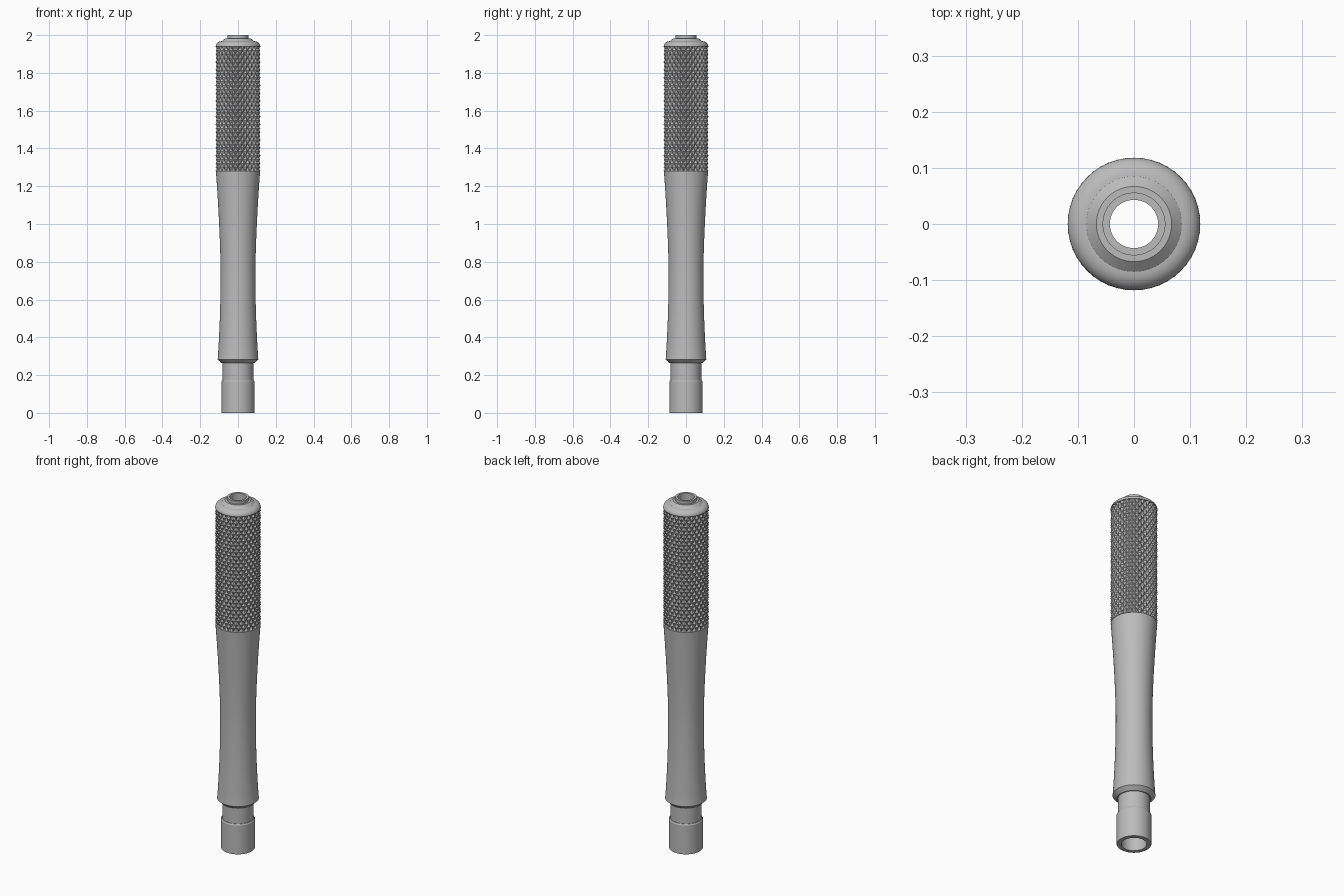
import bpy, bmesh, math
from mathutils import Vector

cube = bpy.data.objects.get("Cube")
if cube:
    bpy.data.objects.remove(cube, do_unlink=True)

metal = bpy.data.materials.new("satin grey metal")
metal.use_nodes = True
GREY = (0.5, 0.5, 0.5, 1)
metal.diffuse_color = GREY
metal.node_tree.nodes["Principled BSDF"].inputs["Base Color"].default_value = GREY


def ring_point(r, z, angle):
    return Vector((r * math.cos(angle), r * math.sin(angle), z))


def finish(name, bm):
    bmesh.ops.recalc_face_normals(bm, faces=bm.faces)
    mesh = bpy.data.meshes.new(name)
    bm.to_mesh(mesh)
    bm.free()
    mesh.materials.append(metal)
    obj = bpy.data.objects.new(name, mesh)
    bpy.context.collection.objects.link(obj)
    return obj


def lathe(name, profile, sides=96):
    """Spin a closed (radius, height) loop around z."""
    bm = bmesh.new()
    rings = [[bm.verts.new(ring_point(r, z, math.tau * i / sides)) for i in range(sides)]
             for r, z in profile]
    for k, low in enumerate(rings):
        high = rings[(k + 1) % len(rings)]
        for i in range(sides):
            j = (i + 1) % sides
            bm.faces.new((low[i], low[j], high[j], high[i]))
    obj = finish(name, bm)
    bpy.ops.object.select_all(action='DESELECT')
    obj.select_set(True)
    bpy.context.view_layer.objects.active = obj
    bpy.ops.object.shade_smooth_by_angle(angle=math.radians(25))
    return obj


# Grip limits shared by the tube and the knurling
GRIP_LOW, GRIP_HIGH = 1.28, 1.94
CORE, VALLEY, PEAK = 0.104, 0.107, 0.119


def waist(t):
    """Radius of the waisted body, t running from flare to grip."""
    if t < 0.45:
        return 0.092 + 0.015 * (1 - t / 0.45) ** 2
    return 0.092 + 0.025 * ((t - 0.45) / 0.55) ** 1.6


# Socket, neck and flare
profile = [(0.064, 0), (0.086, 0), (0.088, 0.003), (0.088, 0.165), (0.084, 0.172),
           (0.081, 0.172), (0.081, 0.263), (0.086, 0.263), (0.108, 0.283)]
# Waisted body
STEPS = 24
for s in range(STEPS + 1):
    t = s / STEPS
    profile.append((waist(t), 0.29 + (GRIP_LOW - 0.29) * t))
# Core hidden beneath the knurling
profile += [(CORE, GRIP_LOW), (CORE, GRIP_HIGH)]
# Rounded shoulder
for s in range(9):
    a = math.pi / 2 * s / 8
    profile.append((0.085 + 0.033 * math.cos(a), GRIP_HIGH + 0.028 * math.sin(a)))
# Stepped collar and lip, then the bore back down
profile += [(0.067, 1.983), (0.056, 1.983), (0.056, 2), (0.043, 2),
            (0.043, 1.93), (0.064, 1.9)]
lathe("tube_body", profile)


# Knurled sleeve of diamond pyramids: peaks and valleys alternate on a grid
def knurl(name, around, rows):
    cols, levels = around * 2, rows * 2
    bm = bmesh.new()
    grid = []
    for j in range(levels + 1):
        z = GRIP_LOW + (GRIP_HIGH - GRIP_LOW) * j / levels
        grid.append([bm.verts.new(ring_point(VALLEY if (i + j) % 2 else PEAK, z,
                                             math.tau * i / cols)) for i in range(cols)])
    for j in range(levels):
        for i in range(cols):
            n = (i + 1) % cols
            a, b, c, d = grid[j][i], grid[j][n], grid[j + 1][n], grid[j + 1][i]
            # Split each cell along its groove
            if (i + j) % 2:
                tris = ((a, b, c), (a, c, d))
            else:
                tris = ((a, b, d), (b, c, d))
            for tri in tris:
                bm.faces.new(tri)
    # Close both ends in to the core
    for row, z in ((grid[0], GRIP_LOW), (grid[-1], GRIP_HIGH)):
        inner = [bm.verts.new(ring_point(CORE - 0.002, z, math.tau * i / cols))
                 for i in range(cols)]
        for i in range(cols):
            n = (i + 1) % cols
            bm.faces.new((row[i], row[n], inner[n], inner[i]))
    return finish(name, bm)


knurl("knurled_grip", 24, 16)
